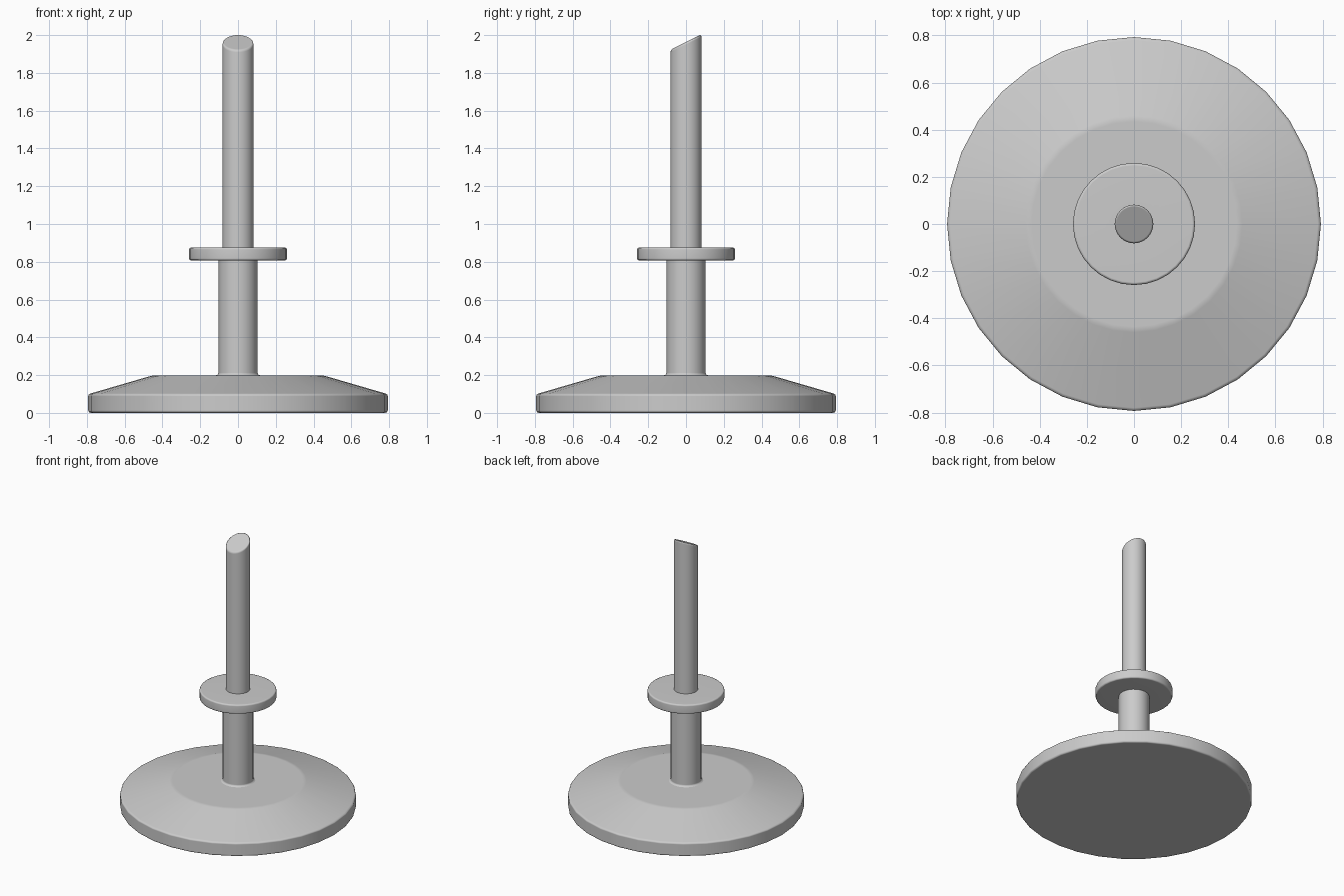
import bpy, bmesh, math

if "Cube" in bpy.data.objects:
    bpy.data.objects.remove(bpy.data.objects["Cube"])

SIDES = 32


def lathe(name, profile, cap_start=False, cap_end=False):
    """Turn a list of (radius, height, slant) points around z.
    Slant tilts a ring so that it rises towards +y."""
    bm = bmesh.new()
    rings = []
    for r, z, slant in profile:
        ring = []
        for i in range(SIDES):
            a = 2 * math.pi * i / SIDES
            x, y = r * math.cos(a), r * math.sin(a)
            ring.append(bm.verts.new((x, y, z + slant * y)))
        rings.append(ring)
    for low, high in zip(rings, rings[1:]):
        for i in range(SIDES):
            j = (i + 1) % SIDES
            bm.faces.new((low[i], low[j], high[j], high[i]))
    if cap_start:
        bm.faces.new(list(reversed(rings[0])))
    if cap_end:
        bm.faces.new(rings[-1])
    for f in bm.faces:
        f.smooth = True
    mesh = bpy.data.meshes.new(name)
    bm.to_mesh(mesh)
    bm.free()
    obj = bpy.data.objects.new(name, mesh)
    bpy.context.collection.objects.link(obj)
    # Large faces stay flat while the small bevels carry the shading
    wn = obj.modifiers.new("weighted_normals", 'WEIGHTED_NORMAL')
    wn.weight = 100
    return obj


def level(points):
    return [(r, z, 0.0) for r, z in points]


# Broad foot: rim, sloped shoulder and flat top
lathe("base", level([
    (0.780, 0.0), (0.789, 0.004), (0.793, 0.013),
    (0.793, 0.089), (0.790, 0.097), (0.780, 0.103),
    (0.460, 0.196), (0.435, 0.199), (0.116, 0.199)]), cap_start=True)

# Lower stem with a small fillet at its foot
lathe("lower_stem", level([
    (0.116, 0.199), (0.107, 0.203), (0.103, 0.212), (0.103, 0.807)]))

# Collar disc with rounded rim
lathe("collar", level([
    (0.103, 0.807), (0.248, 0.807), (0.256, 0.810), (0.259, 0.818),
    (0.259, 0.865), (0.256, 0.873), (0.248, 0.876), (0.082, 0.876)]))

# Upper rod, cut at a slant with a softened edge
lathe("upper_rod", [
    (0.082, 0.876, 0.0), (0.082, 1.950, 0.50),
    (0.080, 1.958, 0.50), (0.074, 1.963, 0.50)], cap_end=True)
